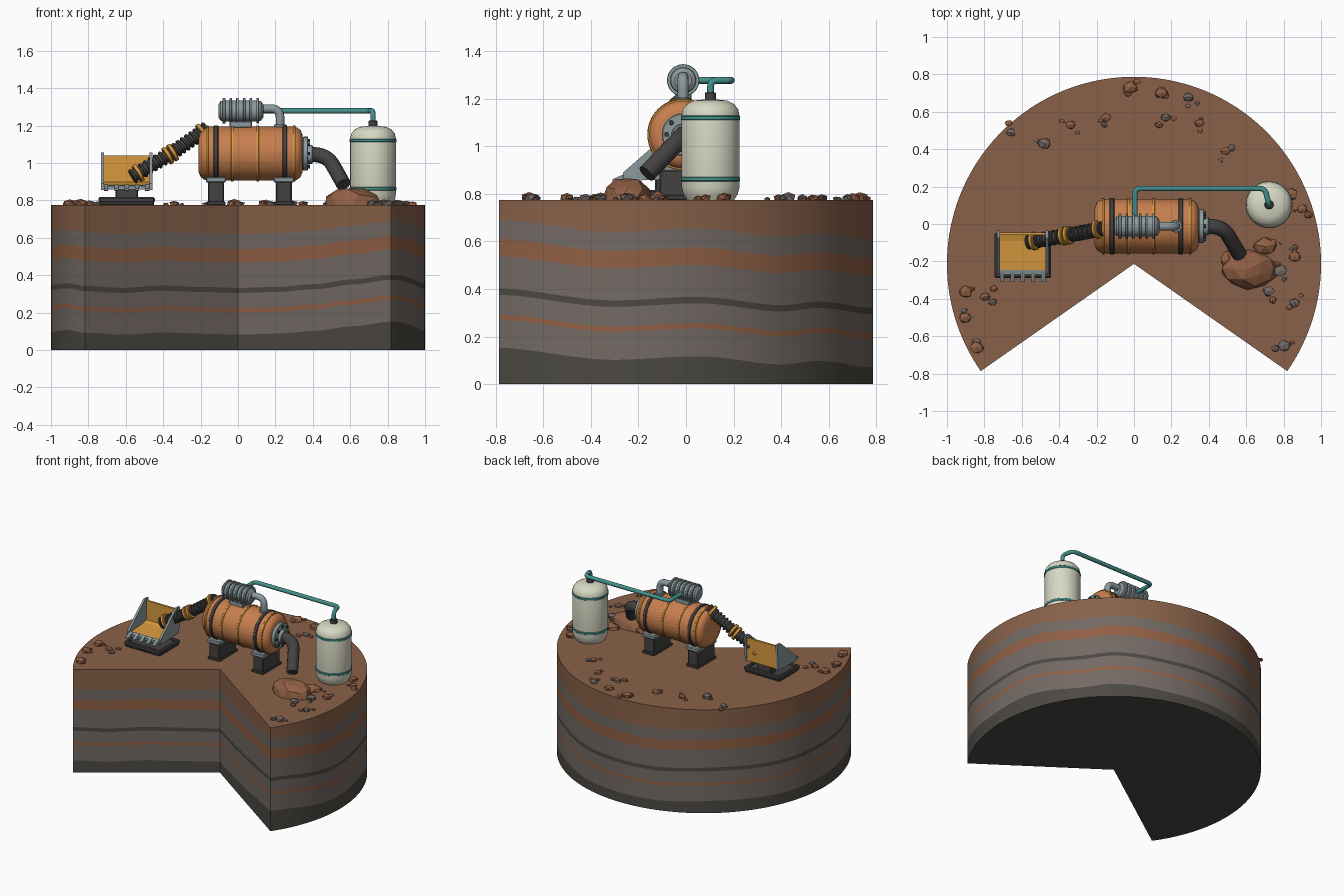
import bpy, bmesh, math, random
from mathutils import Vector, Matrix

random.seed(7)
if "Cube" in bpy.data.objects:
    bpy.data.objects.remove(bpy.data.objects["Cube"])


def material(name, r, g, b):
    lin = [((c / 255 + 0.055) / 1.055) ** 2.4 for c in (r, g, b)] + [1]
    m = bpy.data.materials.new(name)
    m.use_nodes = True
    m.diffuse_color = lin
    m.node_tree.nodes["Principled BSDF"].inputs["Base Color"].default_value = lin
    return m


SOIL = material("soil brown", 136, 97, 73)
RUST = material("rust brown", 144, 95, 68)
GREY = material("stone grey", 116, 106, 101)
DARK = material("dark stone", 76, 73, 67)
COPPER = material("copper orange", 200, 127, 78)
YELLOW = material("machine yellow", 216, 154, 62)
STEEL = material("steel grey", 140, 154, 158)
IRON = material("dark iron", 68, 66, 65)
CREAM = material("tank cream", 216, 216, 196)
TEAL = material("pipe teal", 68, 144, 140)


def finish(name, bm, mats, smooth=True):
    bmesh.ops.recalc_face_normals(bm, faces=bm.faces)
    me = bpy.data.meshes.new(name)
    bm.to_mesh(me)
    bm.free()
    for m in mats:
        me.materials.append(m)
    if smooth:
        me.polygons.foreach_set("use_smooth", [True] * len(me.polygons))
        me.set_sharp_from_angle(angle=math.radians(35))
    ob = bpy.data.objects.new(name, me)
    bpy.context.collection.objects.link(ob)
    return ob


def lathe(name, profile, mat, loc, axis=(0, 0, 1), seg=40):
    """Revolve (radius, distance along axis) points."""
    bm = bmesh.new()
    vs = [bm.verts.new((r, 0, h)) for r, h in profile]
    es = [bm.edges.new(p) for p in zip(vs, vs[1:])]
    bmesh.ops.spin(bm, geom=vs + es, cent=(0, 0, 0), axis=(0, 0, 1),
                   angle=math.tau, steps=seg, use_merge=True)
    bmesh.ops.remove_doubles(bm, verts=bm.verts, dist=1e-5)
    rot = Vector(axis).to_track_quat('Z', 'Y').to_matrix().to_4x4()
    bm.transform(Matrix.Translation(loc) @ rot)
    return finish(name, bm, [mat])


def disc(name, r, h, mat, loc, axis=(0, 0, 1), seg=40):
    """Short chamfered cylinder centred on loc."""
    c, k = min(r, h) * 0.15, h / 2
    return lathe(name, [(0, -k), (r - c, -k), (r, c - k), (r, k - c), (r - c, k), (0, k)],
                 mat, loc, axis, seg)


def box(name, loc, size, mat, bevel=0.006):
    bm = bmesh.new()
    bmesh.ops.create_cube(bm, size=1, matrix=Matrix.Translation(loc) @ Matrix.Diagonal((*size, 1)))
    bmesh.ops.bevel(bm, geom=bm.edges[:], offset=bevel, segments=1, affect='EDGES')
    return finish(name, bm, [mat], False)


def prism(name, outline, x, width, mat):
    """Extrude a (y, z) outline along x."""
    bm = bmesh.new()
    f = bm.faces.new([bm.verts.new((x - width / 2, *p)) for p in outline])
    new = bmesh.ops.extrude_face_region(bm, geom=[f])["geom"]
    bmesh.ops.translate(bm, vec=(width, 0, 0), verts=[v for v in new if isinstance(v, bmesh.types.BMVert)])
    return finish(name, bm, [mat], False)


def fillet(points, d):
    """Round the inner corners of a path."""
    p = [Vector(q) for q in points]
    out = [p[0]]
    for a, b, c in zip(p, p[1:], p[2:]):
        s, e = b + (a - b).normalized() * d, b + (c - b).normalized() * d
        out += [s.lerp(b, t / 8).lerp(b.lerp(e, t / 8), t / 8) for t in range(9)]
    return out + [p[-1]]


def tube(name, points, radius, mat, bend):
    path = fillet(points, bend)
    cu = bpy.data.curves.new(name, 'CURVE')
    cu.dimensions, cu.bevel_depth, cu.bevel_resolution, cu.use_fill_caps = '3D', radius, 4, True
    sp = cu.splines.new('POLY')
    sp.points.add(len(path) - 1)
    for pt, co in zip(sp.points, path):
        pt.co = (*co, 1)
    tmp = bpy.data.objects.new(name, cu)
    bpy.context.collection.objects.link(tmp)
    bm = bmesh.new()
    bm.from_mesh(tmp.to_mesh())
    bpy.data.objects.remove(tmp)
    return finish(name, bm, [mat])


# Ground: disc with a wedge removed and wavy strata on its walls
CY, TOP = -0.213, 0.775
ARC = [(-35, .07), (-5, .02), (15, .035), (38, 0), (50, .015), (75, -.01), (100, -.01),
       (130, .01), (160, 0), (185, .015), (205, .025), (215, .01)]
RIGHT = [(0, 0), (.25, .005), (.5, .02), (.75, .045), (1, .07)]
LEFT = [(0, 0), (.25, .005), (.5, .012), (.75, 0), (1, .01)]


def wave(knots, t):
    for (a, u), (b, v) in zip(knots, knots[1:]):
        if t <= b:
            k = (t - a) / (b - a)
            return u + (v - u) * k * k * (3 - 2 * k)
    return knots[-1][1]


rim = []
for i in range(24):
    rim.append((i / 24, -35, wave(RIGHT, i / 24)))
for i in range(126):
    rim.append((1, -35 + 2 * i, wave(ARC, -35 + 2 * i)))
for i in range(23, 0, -1):
    rim.append((i / 24, 215, wave(LEFT, i / 24)))
levels = [.082, .2, .222, .305, .332, .467, .54, .62]
bands = [DARK, GREY, RUST, GREY, DARK, GREY, RUST, GREY, SOIL]
ground_mats = [SOIL, RUST, GREY, DARK]
bm = bmesh.new()
columns = []
for r, deg, off in rim:
    a = math.radians(deg)
    zs = [0] + [z + off for z in levels] + [TOP]
    columns.append([bm.verts.new((r * math.cos(a), CY + r * math.sin(a), z)) for z in zs])
for a, b in zip(columns, columns[1:] + columns[:1]):
    for j, mat in enumerate(bands):
        bm.faces.new((a[j], b[j], b[j + 1], a[j + 1])).material_index = ground_mats.index(mat)
bm.faces.new([c[-1] for c in columns]).material_index = 0
bm.faces.new([c[0] for c in columns]).material_index = 3
finish("ground", bm, ground_mats)


# Loose stones and the spoil heap
def add_rock(bm, loc, size, detail=1, jitter=0.2):
    turn = Matrix.Rotation(random.uniform(0, 6), 3, 'Z')
    for v in bmesh.ops.create_icosphere(bm, subdivisions=detail, radius=1)["verts"]:
        co = turn @ v.co * random.uniform(1 - jitter, 1 + jitter)
        co.z = min(co.z, 0.95)
        v.co = Vector(loc) + Vector([c * s for c, s in zip(co, size)])


clusters = [(-.66, .49), (-.34, .53), (-.15, .57), (-.02, .73), (.15, .7), (.17, .57), (.35, .54),
            (.49, .39), (.29, .68), (.84, .16), (.86, -.17), (.72, -.36), (.86, -.42), (.8, -.65),
            (-.8, -.39), (-.9, -.36), (-.84, -.66), (-.9, -.5), (.74, -.1), (.9, .08), (.78, -.25), (-.48, .43)]
stones = {"brown_stones": (bmesh.new(), RUST), "grey_stones": (bmesh.new(), GREY)}
for x, y in clusters:
    for i in range(3):
        s = random.uniform(.025, .042) if i == 0 else random.uniform(.01, .024)
        spread = 0.05 * (i > 0)
        key = "grey_stones" if random.random() < 0.4 else "brown_stones"
        px, py = (c + random.uniform(-spread, spread) for c in (x, y))
        add_rock(stones[key][0], (px, py, TOP + s * .25), (s, s * .85, s * .6))
for key, (b, mat) in stones.items():
    finish(key, b, [mat], False)
bm = bmesh.new()
add_rock(bm, (.61, -.24, TOP), (.15, .105, .095), 2, .1)
add_rock(bm, (.7, -.12, TOP), (.07, .05, .04))
add_rock(bm, (.51, -.2, TOP), (.06, .06, .04))
finish("spoil_heap", bm, [RUST], False)

# Main drum with bands, flange and bolts
X, YC, ZC = (1, 0, 0), -0.012, 1.05
lathe("drum", [(0, 0), (.1, 0), (.125, .01), (.14, .03), (.145, .055), (.145, .5), (.14, .525),
               (.125, .545), (.1, .555), (0, .555)], COPPER, (-.21, YC, ZC), X, 48)
for x in (-.118, .25):
    disc("dark_band", .151, .026, IRON, (x, YC, ZC), X, 48)
for x in (-.165, -.03, .105, .3):
    disc("yellow_band", .15, .014, YELLOW, (x, YC, ZC), X, 48)
disc("end_flange", .09, .03, STEEL, (.36, YC, ZC), X)
for i in range(8):
    a = math.tau * i / 8
    disc("flange_bolt", .01, .016, IRON, (.378, YC + .07 * math.cos(a), ZC + .07 * math.sin(a)), X, 6)
disc("outlet_collar", .05, .03, STEEL, (.385, YC, 1.045), X)
tube("outlet_pipe", [(.37, YC, 1.045), (.475, YC, 1.045), (.565, -.165, .885)], .04, IRON, .08)

# Support legs
for x in (-.118, .245):
    box("leg", (x, YC, .845), (.085, .2, .13), IRON)
    box("leg_foot", (x, YC, .785), (.1, .22, .02), IRON, .004)
    box("leg_saddle", (x, YC, .91), (.108, .22, .03), STEEL)

# Finned compressor and its elbow
lathe("compressor", [(0, 0), (.035, 0), (.052, .012), (.056, .03), (.056, .21), (.052, .228),
                     (.035, .24), (0, .24)], STEEL, (-.105, YC, 1.278), X)
for i in range(6):
    disc("compressor_fin", .068, .014, STEEL, (-.075 + i * .036, YC, 1.278), X)
box("compressor_mount", (.015, YC, 1.205), (.12, .07, .04), STEEL)
tube("compressor_elbow", [(.12, YC, 1.29), (.225, YC, 1.29), (.225, YC, 1.17)], .023, STEEL, .05)
disc("elbow_collar", .033, .02, STEEL, (.225, YC, 1.195))

# Storage tank and supply line
TX, TY = .722, .103
lathe("storage_tank", [(0, .775), (.1, .775), (.115, .8), (.122, .83), (.122, 1.13), (.117, 1.155),
                       (.1, 1.178), (.07, 1.193), (0, 1.2)], CREAM, (TX, TY, 0), seg=48)
for z in (.862, 1.12):
    disc("tank_ring", .125, .018, TEAL, (TX, TY, z), seg=48)
disc("tank_neck", .024, .045, IRON, (TX, TY, 1.205))
tube("supply_line", [(.005, .02, 1.278), (.005, .19, 1.278), (.7, .19, 1.278), (TX, TY, 1.278),
                     (TX, TY, 1.2)], .0145, TEAL, .03)

# Ribbed feed hose
hose = [(-.17, -.025, 1.18), (-.35, -.06, 1.055), (-.56, -.095, .93)]
tube("feed_hose", hose, .032, IRON, .1)
for i in range(17):
    t = i / 16
    a, b, c = (Vector(p) for p in hose)
    pos = a.lerp(b, t * 2) if t < .5 else b.lerp(c, t * 2 - 1)
    axis = b - a if t < .5 else c - b
    if i in (1, 8, 9, 15):
        disc("hose_collar", .05, .022, YELLOW, pos, axis)
    else:
        disc("hose_rib", .041, .014, IRON, pos, axis, 24)

# Scoop with steel cheeks and teeth
SX = -.595
prism("scoop_back", [(-.06, .87), (-.045, .87), (-.045, 1.04), (-.06, 1.04)], SX, .25, YELLOW)
prism("scoop_floor", [(-.26, .86), (-.05, .87), (-.05, .9), (-.09, .888), (-.26, .875)], SX, .25, YELLOW)
for side in (-1, 1):
    prism("scoop_cheek", [(-.265, .855), (-.045, .862), (-.035, 1.055), (-.075, 1.055), (-.265, .89)],
          SX + side * .13, .016, STEEL)
prism("scoop_lip", [(-.27, .857), (-.245, .857), (-.245, .882), (-.27, .877)], SX, .26, STEEL)
for i in range(5):
    prism("scoop_tooth", [(-.31, .852), (-.255, .85), (-.255, .885), (-.31, .862)], SX - .11 + i * .055, .022, STEEL)

# Scoop platform
box("platform", (SX, -.168, .79), (.29, .23, .03), IRON)
for side in (-1, 1):
    box("platform_rail", (SX + side * .138, -.168, .803), (.024, .24, .028), IRON)
    box("platform_rail", (SX, -.168 + side * .108, .803), (.3, .024, .028), IRON)
box("platform_post", (SX, -.1, .835), (.12, .06, .07), IRON)
